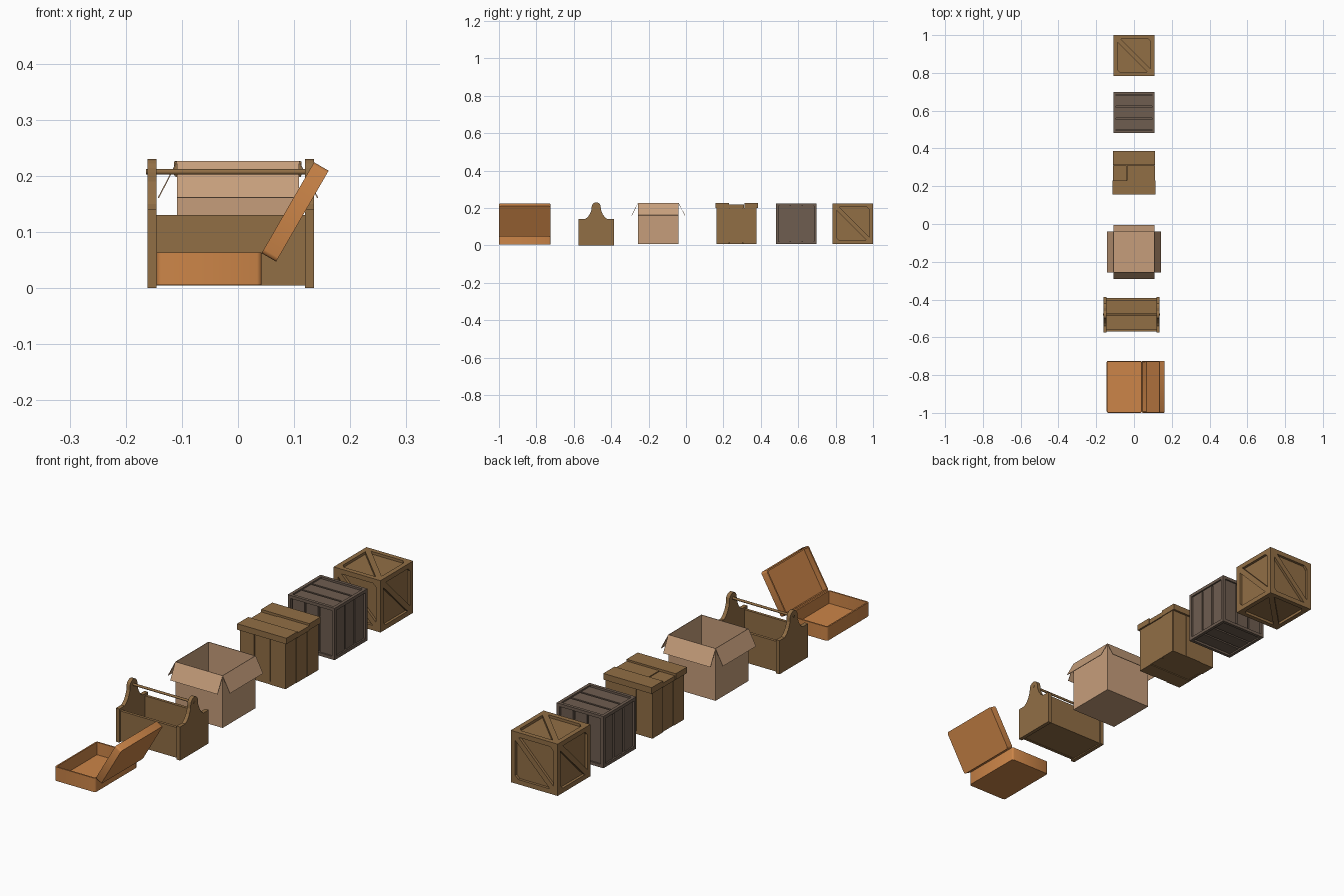
import bpy, bmesh, math
from mathutils import Matrix, Vector

if "Cube" in bpy.data.objects:
    bpy.data.objects.remove(bpy.data.objects["Cube"])


def material(name, rgb):
    lin = [((c / 255 + 0.055) / 1.055) ** 2.4 for c in rgb]
    m = bpy.data.materials.new(name)
    m.diffuse_color = (*lin, 1)
    m.use_nodes = True
    m.node_tree.nodes["Principled BSDF"].inputs["Base Color"].default_value = m.diffuse_color
    return m


WOOD = material("brown wood", (0x91, 0x6E, 0x45))
DARK = material("grey brown wood", (0x6E, 0x5D, 0x50))
CARD = material("cardboard", (0xC6, 0x9E, 0x7B))
ORANGE = material("orange leather", (0xCC, 0x85, 0x48))


def finish(name, bm, mat, matrix=None):
    bmesh.ops.recalc_face_normals(bm, faces=bm.faces)
    me = bpy.data.meshes.new(name)
    bm.to_mesh(me)
    bm.free()
    me.materials.append(mat)
    ob = bpy.data.objects.new(name, me)
    if matrix:
        ob.matrix_world = matrix
    bpy.context.collection.objects.link(ob)
    return ob


def box(bm, lo, hi):
    lo, hi = Vector(lo), Vector(hi)
    m = Matrix.Translation((lo + hi) / 2) @ Matrix.Diagonal((*(hi - lo), 1))
    return bmesh.ops.create_cube(bm, size=1, matrix=m)["verts"]


def prism(bm, pts, d0, d1, m):
    """Polygon in the xy plane of m, extruded along its z from d0 to d1."""
    a = [bm.verts.new(m @ Vector((u, v, d0))) for u, v in pts]
    b = [bm.verts.new(m @ Vector((u, v, d1))) for u, v in pts]
    bm.faces.new(a[::-1])
    bm.faces.new(b)
    n = len(pts)
    for i in range(n):
        j = (i + 1) % n
        bm.faces.new((a[i], a[j], b[j], b[i]))


def rect(u0, v0, u1, v1):
    return [(u0, v0), (u1, v0), (u1, v1), (u0, v1)]


def face_frames(c):
    """Frames of the six cube sides: x right, y up, z outward."""
    t = Matrix.Translation(c)
    sides = [t @ Matrix.Rotation(k * math.pi / 2, 4, 'Z') @ Matrix.Rotation(math.pi / 2, 4, 'X')
             for k in range(4)]
    return sides + [t, t @ Matrix.Rotation(math.pi, 4, 'X')]


def cut(ob, cutter):
    mod = ob.modifiers.new("pockets", 'BOOLEAN')
    mod.operation = 'DIFFERENCE'
    mod.solver = 'EXACT'
    mod.object = cutter
    bpy.context.view_layer.objects.active = ob
    bpy.ops.object.modifier_apply(modifier=mod.name)
    bpy.data.objects.remove(cutter)


def tray(name, size, wall, mat, matrix, round_by=0):
    """Open box from the origin to size, open at the top."""
    bm = bmesh.new()
    box(bm, (0, 0, 0), size)
    if round_by:
        edges = [e for e in bm.edges if abs(e.verts[0].co.z - e.verts[1].co.z) > 1e-4]
        bmesh.ops.bevel(bm, geom=edges, offset=round_by, segments=2, affect='EDGES', profile=0.5)
    bm.normal_update()
    top = max(bm.faces, key=lambda f: f.normal.z)
    bmesh.ops.inset_individual(bm, faces=[top], thickness=wall)
    res = bmesh.ops.extrude_face_region(bm, geom=[top])
    verts = [g for g in res["geom"] if isinstance(g, bmesh.types.BMVert)]
    if top.is_valid:
        bmesh.ops.delete(bm, geom=[top], context='FACES_ONLY')
    bmesh.ops.translate(bm, verts=verts, vec=(0, 0, wall - size[2]))
    return finish(name, bm, mat, matrix)


# Crate with diagonal braces: triangular pockets leave frame and brace
H = 0.108
C1 = Vector((0, 0.892, 0.116))
bm = bmesh.new()
box(bm, C1 - Vector((H, H, H)), C1 + Vector((H, H, H)))
braced = finish("braced_crate", bm, WOOD)
bm = bmesh.new()
w, s, c = 0.088, 0.016, 0.014
tri = [(-w, w - s), (-w, -w + c), (-w + c, -w), (w - s, -w)]
for m in face_frames(C1):
    prism(bm, tri, H - 0.011, H + 0.02, m)
    prism(bm, [(-u, -v) for u, v in tri], H - 0.011, H + 0.02, m)
cut(braced, finish("pocket_cutter", bm, WOOD))

# Dark crate: slim frame with three planks set into every side
C2 = Vector((0, 0.59, 0.116))
bm = bmesh.new()
box(bm, C2 - Vector((H, H, H)), C2 + Vector((H, H, H)))
framed = finish("dark_crate_frame", bm, DARK)
cutter, planks = bmesh.new(), bmesh.new()
w, gap = 0.095, 0.004
step = 2 * w / 3
for k, m in enumerate(face_frames(C2)):
    prism(cutter, rect(-w, -w, w, w), H - 0.014, H + 0.02, m)
    for i in range(3):
        a, b = -w + i * step + gap, -w + (i + 1) * step - gap
        pts = rect(a, -w, b, w) if k < 4 else rect(-w, a, w, b)
        prism(planks, pts, H - 0.016, H - 0.006, m)
cut(framed, finish("panel_cutter", cutter, DARK))
finish("dark_crate_planks", planks, DARK)

# Plank box: core, upright boards of uneven depth, lid boards
C3 = Vector((0, 0.27, 0.104))
bm = bmesh.new()
box(bm, C3 + Vector((-0.1, -0.1, -0.09)), C3 + Vector((0.1, 0.1, 0.095)))
finish("plank_box_core", bm, WOOD)
bm = bmesh.new()
cuts = [-0.106, -0.038, 0.034, 0.106]
outs = [0.108, 0.105, 0.107]
for k, m in enumerate(face_frames(C3)[:4]):
    for i in range(3):
        prism(bm, rect(cuts[i] + 0.001, -0.096, cuts[i + 1] - 0.001, 0.096), 0.095, outs[(i + k) % 3], m)
for i in range(3):
    box(bm, (-0.105, 0.27 + cuts[i] + 0.001, 0.008 + 0.002 * (i == 1)),
        (0.105, 0.27 + cuts[i + 1] - 0.001, 0.02))
finish("plank_box_boards", bm, WOOD)
bm = bmesh.new()
box(bm, (-0.114, 0.157, 0.2), (0.113, 0.23, 0.225))
box(bm, (-0.112, 0.312, 0.2), (0.111, 0.386, 0.226))
box(bm, (-0.111, 0.231, 0.198), (-0.04, 0.311, 0.216))
box(bm, (-0.038, 0.231, 0.198), (0.112, 0.311, 0.218))
finish("plank_box_lid", bm, WOOD)

# Open cardboard box with four flaps hanging outwards
R = 0.109
tray("cardboard_box", (2 * R, 2 * R, 0.218), 0.002, CARD, Matrix.Translation((-R, -0.148 - R, 0.008)))
bm = bmesh.new()
for k in range(4):
    m = (Matrix.Translation((0, -0.148, 0)) @ Matrix.Rotation(k * math.pi / 2, 4, 'Z')
         @ Matrix(((0, 0, 1, 0), (1, 0, 0, 0), (0, 1, 0, 0), (0, 0, 0, 1))))
    prism(bm, [(R - 0.002, 0.226), (R + 0.032, 0.160), (R + 0.034, 0.161), (R, 0.226)], -R, R, m)
finish("cardboard_flaps", bm, CARD)

# Tool carrier: shaped end boards, side boards, floor and round handle
YC = -0.48
half = [(0.094, 0), (0.094, 0.14), (0.06, 0.14), (0.046, 0.15), (0.034, 0.167), (0.025, 0.19)]
arc = [(0.024 * math.cos(a), 0.206 + 0.024 * math.sin(a))
       for a in (math.radians(d) for d in range(0, 181, 20))]
profile = half + arc + [(-y, z) for y, z in reversed(half)]
M = Matrix(((0, 0, 1, 0), (1, 0, 0, YC), (0, 1, 0, 0), (0, 0, 0, 1)))
bm = bmesh.new()
for x0, x1 in ((-0.161, -0.145), (0.119, 0.135)):
    prism(bm, profile, x0, x1, M)
finish("carrier_ends", bm, WOOD)
bm = bmesh.new()
for sgn in (-1, 1):
    y0, y1 = sorted((YC + sgn * 0.076, YC + sgn * 0.088))
    box(bm, (-0.146, y0, 0.004), (0.12, y1, 0.13))
box(bm, (-0.146, YC - 0.077, 0.005), (0.12, YC + 0.077, 0.016))
finish("carrier_sides_and_floor", bm, WOOD)
bm = bmesh.new()
ring = [(0.005 * math.cos(i * math.pi / 6), 0.207 + 0.005 * math.sin(i * math.pi / 6)) for i in range(12)]
prism(bm, ring, -0.164, 0.137, M)
handle = finish("carrier_handle", bm, WOOD)

# Orange case: base tray and lid tray leaning open at the hinge
base = tray("case_base", (0.187, 0.276, 0.058), 0.006, ORANGE,
            Matrix.Translation((-0.145, -1.0, 0.005)), 0.008)
lid = tray("case_lid", (0.187, 0.276, 0.03), 0.006, ORANGE,
           Matrix.Translation((0.068, -1.0, 0.047)) @ Matrix.Rotation(math.radians(-60), 4, 'Y'), 0.008)

# Smooth the round parts only
bpy.ops.object.select_all(action='DESELECT')
for ob in (handle, base, lid):
    ob.select_set(True)
bpy.context.view_layer.objects.active = handle
bpy.ops.object.shade_smooth_by_angle(angle=math.radians(50))
